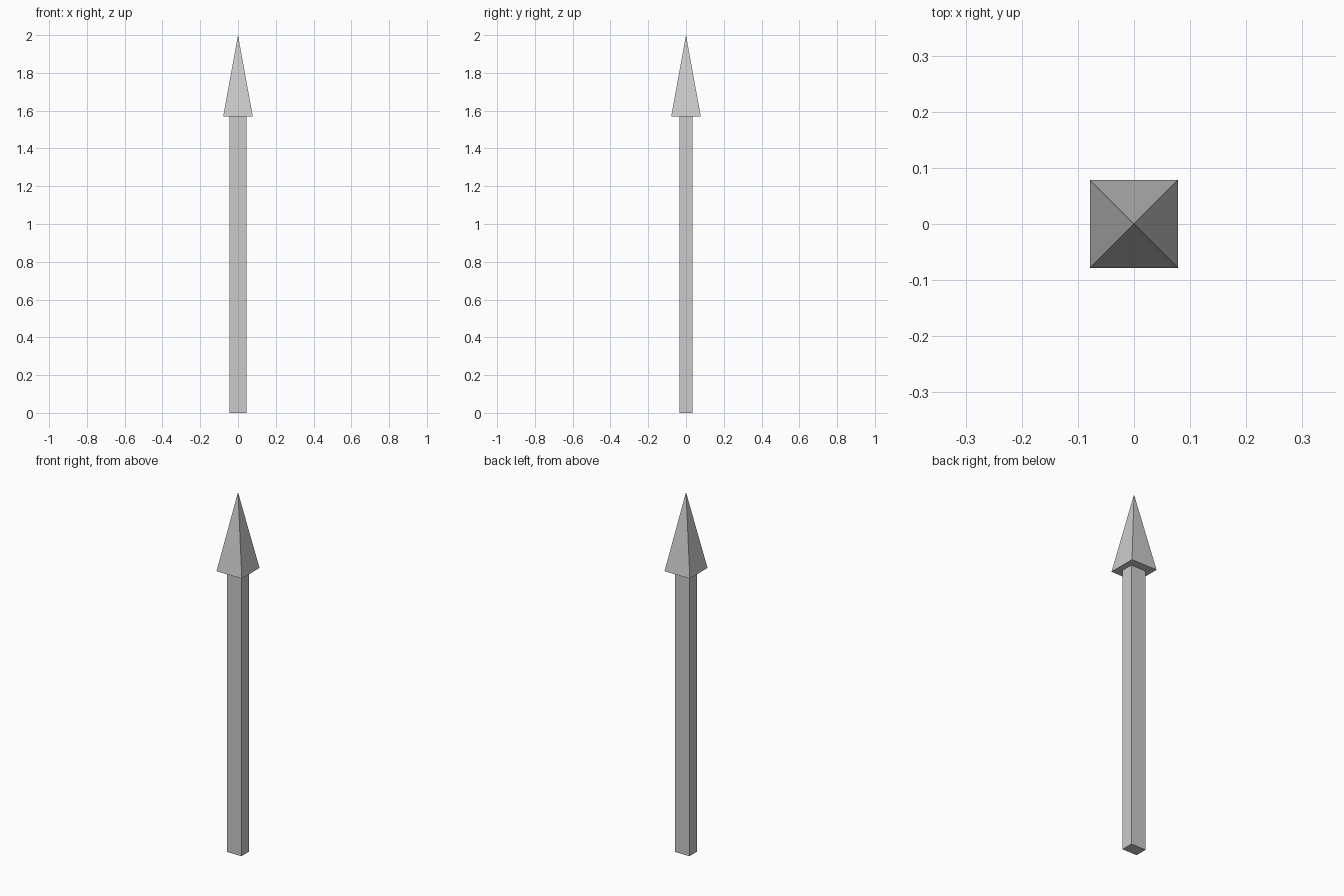
import bpy
import bmesh

if "Cube" in bpy.data.objects:
    bpy.data.objects.remove(bpy.data.objects["Cube"])

HEAD_Z = 1.57   # height where the head meets the shaft
TOP_Z = 2.0


def add_object(name, bm):
    bmesh.ops.recalc_face_normals(bm, faces=bm.faces)
    mesh = bpy.data.meshes.new(name)
    bm.to_mesh(mesh)
    bm.free()
    obj = bpy.data.objects.new(name, mesh)
    bpy.context.collection.objects.link(obj)
    return obj


def rectangle(bm, half_x, half_y, z):
    corners = [(-1, -1), (1, -1), (1, 1), (-1, 1)]
    return [bm.verts.new((sx * half_x, sy * half_y, z)) for sx, sy in corners]


# Shaft: rectangular post, slightly wider across the front
bm = bmesh.new()
base = bm.faces.new(rectangle(bm, 0.045, 0.034, 0))
extruded = bmesh.ops.extrude_face_region(bm, geom=[base], use_keep_orig=True)
top = [g for g in extruded["geom"] if isinstance(g, bmesh.types.BMVert)]
bmesh.ops.translate(bm, verts=top, vec=(0, 0, HEAD_Z))
add_object("shaft", bm)

# Head: square pyramid with a closed underside
bm = bmesh.new()
ring = rectangle(bm, 0.078, 0.078, HEAD_Z)
apex = bm.verts.new((0, 0, TOP_Z))
bm.faces.new(ring)
for a, b in zip(ring, ring[1:] + ring[:1]):
    bm.faces.new((a, b, apex))
add_object("pointed_head", bm)
